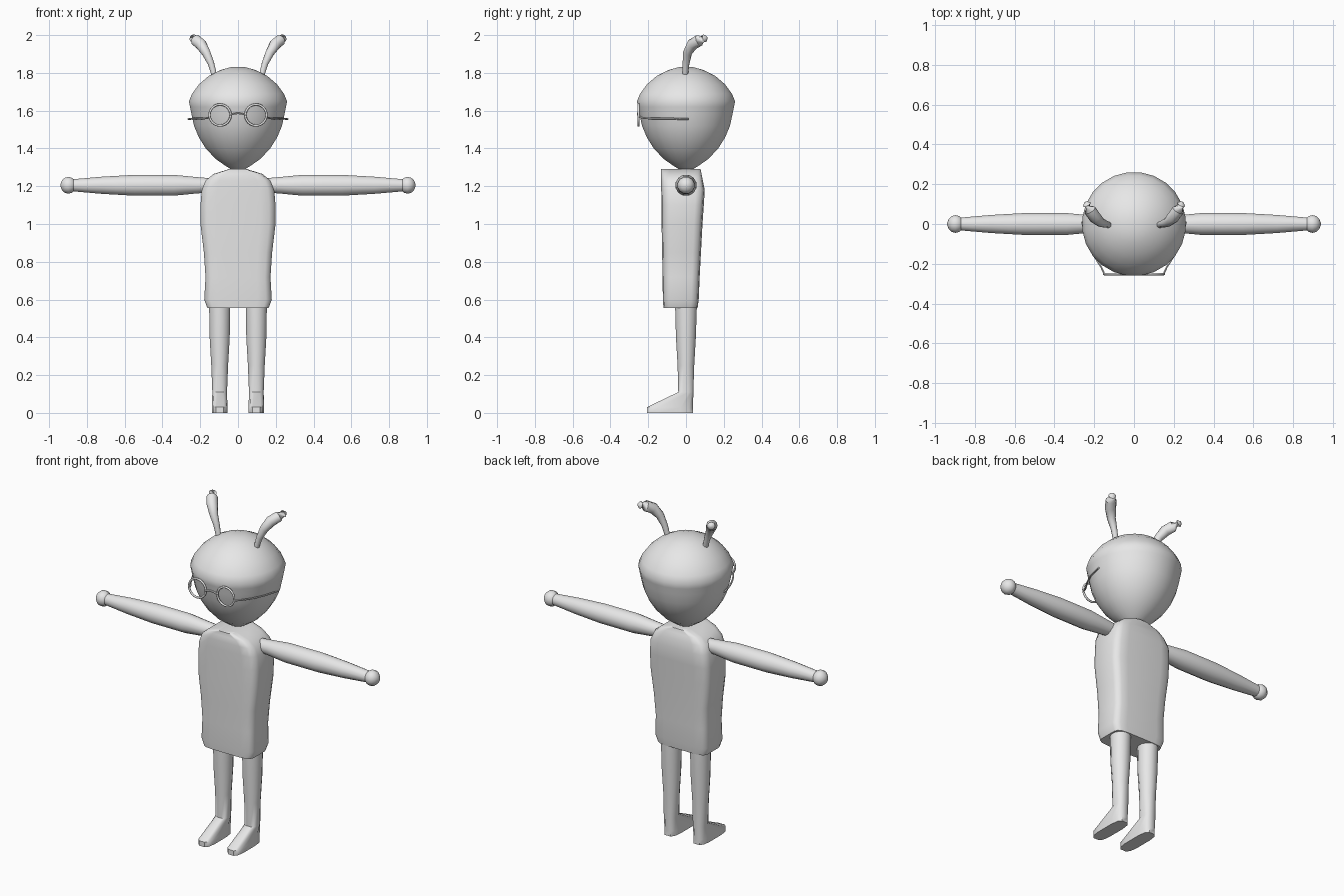
import bpy, math
from mathutils import Vector

if "Cube" in bpy.data.objects:
    bpy.data.objects.remove(bpy.data.objects["Cube"])

grey = bpy.data.materials.new("plain grey")
grey.use_nodes = True
colour = (0.8, 0.8, 0.8, 1)
grey.diffuse_color = colour
grey.node_tree.nodes["Principled BSDF"].inputs["Base Color"].default_value = colour

X, Y, Z = Vector((1, 0, 0)), Vector((0, 1, 0)), Vector((0, 0, 1))


def ring(centre, u, v, power=2, n=16):
    """Superellipse ring spanned by the half-axes u and v."""
    def s(t):
        return math.copysign(abs(t) ** (2 / power), t)
    angles = [2 * math.pi * (i + 0.5) / n for i in range(n)]
    return [Vector(centre) + u * s(math.cos(a)) + v * s(math.sin(a)) for a in angles]


def loft(name, rings, angle=50):
    """Skin a list of equal rings and cap both ends."""
    n = len(rings[0])
    verts = [p for r in rings for p in r]
    faces = [(k * n + i, k * n + (i + 1) % n, (k + 1) * n + (i + 1) % n, (k + 1) * n + i)
             for k in range(len(rings) - 1) for i in range(n)]
    faces += [tuple(reversed(range(n))), tuple(range(len(verts) - n, len(verts)))]
    mesh = bpy.data.meshes.new(name)
    mesh.from_pydata(verts, [], faces)
    mesh.materials.append(grey)
    obj = bpy.data.objects.new(name, mesh)
    bpy.context.collection.objects.link(obj)
    bpy.ops.object.select_all(action='DESELECT')
    obj.select_set(True)
    bpy.context.view_layer.objects.active = obj
    bpy.ops.object.mode_set(mode='EDIT')
    bpy.ops.mesh.select_all(action='SELECT')
    bpy.ops.mesh.normals_make_consistent(inside=False)
    bpy.ops.object.mode_set(mode='OBJECT')
    bpy.ops.object.shade_smooth_by_angle(angle=math.radians(angle))
    return obj


def tube(name, points, radii, n=8):
    """Round tube through points with a radius at each."""
    pts = [Vector(p) for p in points]
    rings = []
    for i, p in enumerate(pts):
        d = (pts[min(i + 1, len(pts) - 1)] - pts[max(i - 1, 0)]).normalized()
        u = d.cross(Y if abs(d.y) < 0.8 else Z).normalized()
        rings.append(ring(p, u * radii[i], d.cross(u) * radii[i], n=n))
    return loft(name, rings)


def column(name, x, levels, n=16):
    """Upright loft: height, half width, front y, back y, squareness."""
    return loft(name, [ring((x, (a + b) / 2, z), X * w, Y * (b - a) / 2, p, n)
                       for z, w, a, b, p in levels])


# Head with a wide brow ridge and a tapering chin
profile = [(1.285, .03), (1.31, .07), (1.345, .12), (1.40, .172), (1.46, .21), (1.52, .235),
           (1.58, .248), (1.62, .256), (1.65, .262), (1.69, .245), (1.74, .208),
           (1.785, .155), (1.815, .095), (1.83, .04)]
loft("head", [ring((0, 0, z), X * r, Y * r, n=24) for z, r in profile])

# Tunic torso with rounded shoulders
column("torso", 0, [
    (.555, .163, -.12, .062, 6), (.60, .18, -.123, .068, 6), (.72, .173, -.125, .073, 6),
    (.85, .182, -.127, .08, 6), (1.0, .20, -.13, .088, 6), (1.1, .20, -.13, .095, 6),
    (1.18, .193, -.132, .1, 6), (1.23, .173, -.132, .09, 6), (1.265, .13, -.132, .083, 6),
    (1.29, .05, -.132, .078, 6)])

# Limbs and ears, one per side
for side, s in (("right", -1), ("left", 1)):
    column(side + "_leg", s * .097, [
        (0, .042, -.21, .04, 3.5), (.03, .042, -.21, .04, 3.5), (.11, .04, -.042, .04, 2.5),
        (.25, .046, -.046, .045, 2), (.40, .055, -.055, .054, 2), (.58, .058, -.06, .06, 2)], 12)

    tube(side + "_arm", [(s * x, 0, 1.205) for x in (.14, .22, .34, .55, .72, .875)],
         (.038, .045, .057, .057, .047, .033), 12)

    steps = [math.pi * (i + .3) / 6.6 for i in range(7)]
    tube(side + "_hand", [(s * (.898 - .042 * math.cos(a)), 0, 1.205) for a in steps],
         [.046 * math.sin(a) for a in steps], 12)

    tube(side + "_ear", [(s * x, y, z) for x, y, z in (
        (.125, -.005, 1.785), (.143, 0, 1.85), (.168, .008, 1.905), (.196, .033, 1.95),
        (.222, .07, 1.972), (.237, .098, 1.983), (.243, .11, 1.987))],
        (.015, .018, .024, .031, .031, .022, .008), 10)

    # Spectacle rim and the temple that hugs the head
    bpy.ops.mesh.primitive_torus_add(
        location=(s * .095, -.252, 1.577), rotation=(math.pi / 2, 0, 0),
        major_radius=.056, minor_radius=.006, major_segments=24, minor_segments=8)
    rim = bpy.context.object
    rim.name = side + "_spectacle_rim"
    rim.data.materials.append(grey)
    bpy.ops.object.shade_smooth()
    tube(side + "_spectacle_temple", [(s * x, y, z) for x, y, z in (
        (.149, -.252, 1.567), (.166, -.215, 1.56), (.205, -.155, 1.558),
        (.24, -.08, 1.558), (.262, .012, 1.555))], (.005,) * 5, 6)

# Arched bridge between the rims
tube("spectacle_bridge", [(x, -.255, 1.586 - 5 * x * x) for x in (-.042, -.02, 0, .02, .042)],
     (.005,) * 5, 6)
